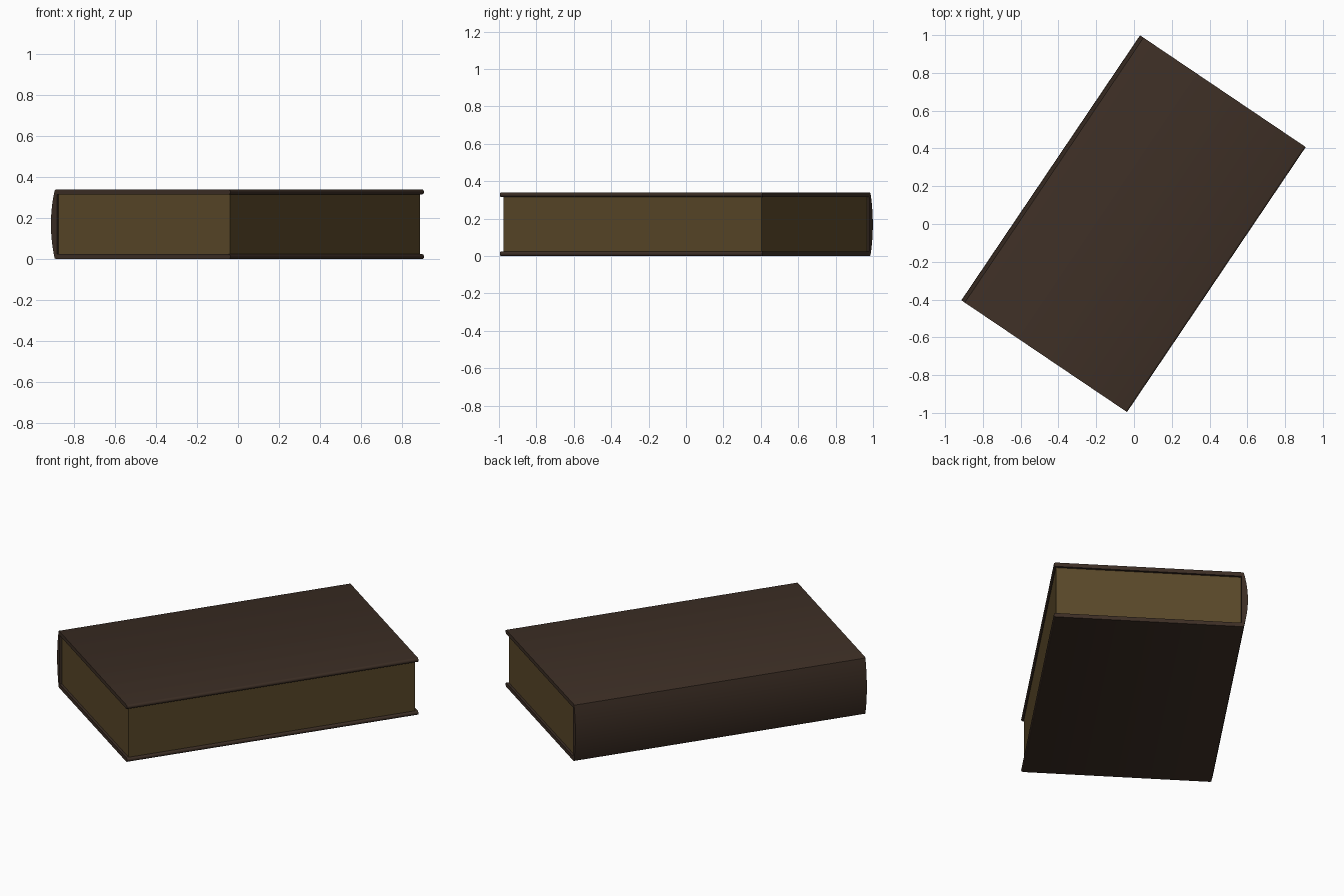
import bpy, bmesh, math

if "Cube" in bpy.data.objects:
    bpy.data.objects.remove(bpy.data.objects["Cube"])

YAW = math.radians(-34)
H = 0.34          # total height
T = 0.024         # cover board thickness
FORE = 0.526      # fore-edge of the boards
HALF_LEN = 0.846


def material(name, rgb):
    m = bpy.data.materials.new(name)
    m.diffuse_color = (*rgb, 1)
    m.use_nodes = True
    m.node_tree.nodes["Principled BSDF"].inputs["Base Color"].default_value = m.diffuse_color
    return m


def extrude_profile(name, pts, half_len, mat):
    """Extrude an (x, z) outline along y and turn it to the book's angle."""
    bm = bmesh.new()
    face = bm.faces.new([bm.verts.new((x, -half_len, z)) for x, z in pts])
    out = bmesh.ops.extrude_face_region(bm, geom=[face])
    moved = [v for v in out["geom"] if isinstance(v, bmesh.types.BMVert)]
    bmesh.ops.translate(bm, verts=moved, vec=(0, 2 * half_len, 0))
    bmesh.ops.recalc_face_normals(bm, faces=bm.faces)
    me = bpy.data.meshes.new(name)
    bm.to_mesh(me)
    bm.free()
    ob = bpy.data.objects.new(name, me)
    bpy.context.collection.objects.link(ob)
    me.materials.append(mat)
    ob.rotation_euler.z = YAW
    return ob


# Case outline: rounded fore-edges, bulging spine, flat inner faces
def fore_edge(z):
    r = T / 2
    angles = [math.radians(-90 + 180 * i / 10) for i in range(11)]
    return [(FORE - r + r * math.cos(a), z + r * math.sin(a)) for a in angles]


spine = []
for i in range(25):
    t = -1 + 2 * i / 24
    spine.append((-0.510 - 0.022 * (1 - t * t), H / 2 - t * (H / 2 - 0.004)))
upper = fore_edge(H - T / 2)
lower = fore_edge(T / 2)
outline = ([(-0.497, T)] + lower[::-1] + [(-0.504, 0)] + spine[::-1]
           + [(-0.504, H)] + upper[::-1] + [(-0.497, H - T)])

case = extrude_profile("cover_case", outline, HALF_LEN,
                       material("brown_cover", (0.045, 0.027, 0.018)))
bpy.context.view_layer.objects.active = case
case.select_set(True)
bpy.ops.object.shade_smooth_by_angle(angle=math.radians(40))

# Page block, slightly inset from the boards
z0, z1 = T - 0.001, H - T + 0.001
extrude_profile("page_block",
                [(-0.498, z0), (0.513, z0), (0.513, z1), (-0.498, z1)],
                0.832, material("aged_paper", (0.10, 0.064, 0.022)))
